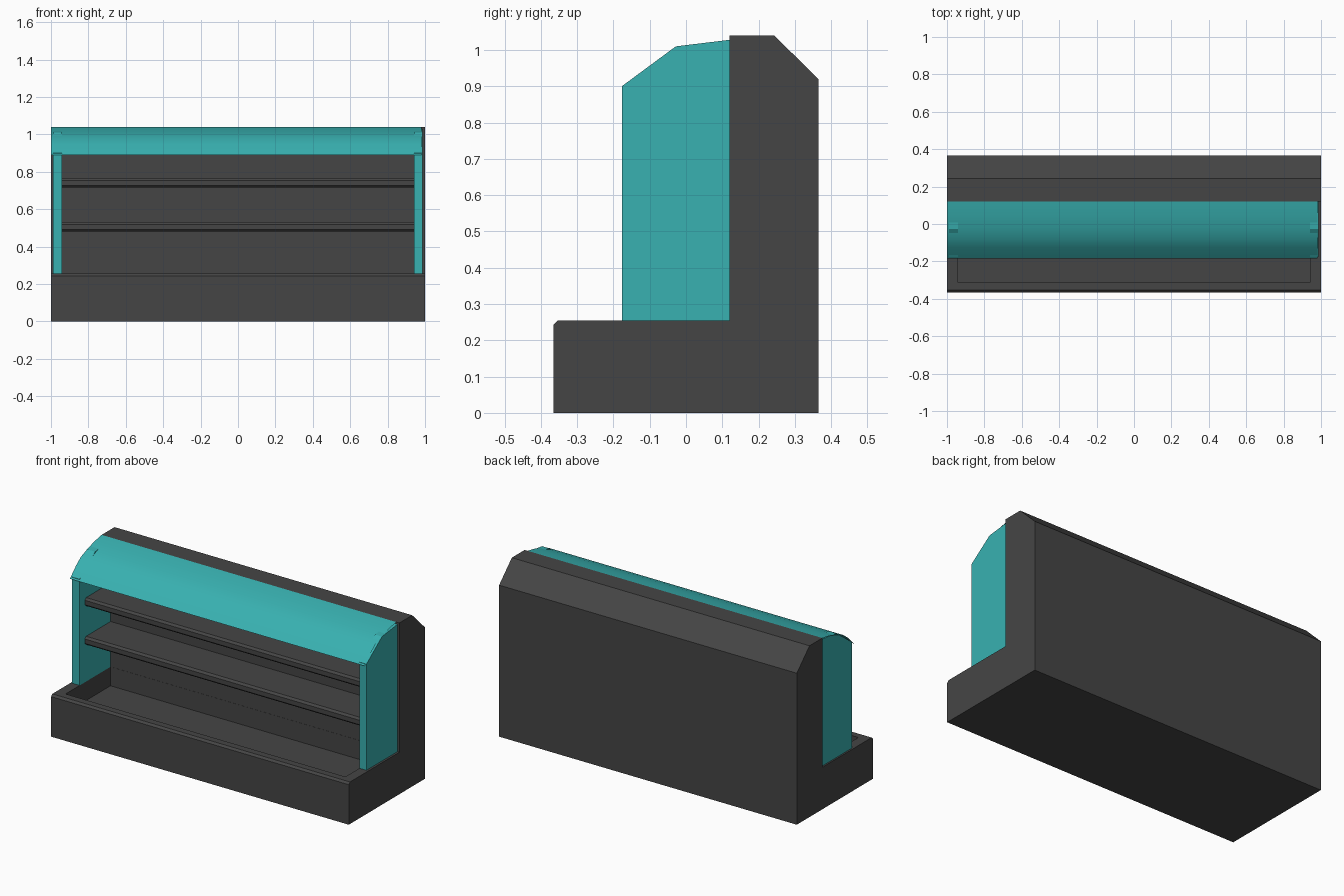
import bpy, bmesh

if "Cube" in bpy.data.objects:
    bpy.data.objects.remove(bpy.data.objects["Cube"])


def material(name, rgb):
    m = bpy.data.materials.new(name)
    m.diffuse_color = (*rgb, 1)
    m.use_nodes = True
    m.node_tree.nodes["Principled BSDF"].inputs["Base Color"].default_value = m.diffuse_color
    return m


DARK = material("dark_grey", (0.06, 0.06, 0.06))
TEAL = material("teal", (0.04, 0.44, 0.44))


def finish(bm, name, mat):
    mesh = bpy.data.meshes.new(name)
    bm.to_mesh(mesh)
    bm.free()
    mesh.materials.append(mat)
    ob = bpy.data.objects.new(name, mesh)
    bpy.context.collection.objects.link(ob)
    return ob


def prism(name, profile, x0, x1, mat):
    """Extrude a closed (y, z) profile along x."""
    bm = bmesh.new()
    face = bm.faces.new([bm.verts.new((x0, y, z)) for y, z in profile])
    ext = bmesh.ops.extrude_face_region(bm, geom=[face])["geom"]
    verts = [g for g in ext if isinstance(g, bmesh.types.BMVert)]
    bmesh.ops.translate(bm, verts=verts, vec=(x1 - x0, 0, 0))
    bmesh.ops.recalc_face_normals(bm, faces=bm.faces)
    return finish(bm, name, mat)


# Cabinet body: L-shaped base and back
body = prism("cabinet_body", [
    (-0.365, 0), (0.365, 0), (0.365, 0.92), (0.243, 1.04), (0.12, 1.04),
    (0.12, 0.255), (-0.353, 0.255), (-0.365, 0.243)], -1, 1, DARK)

# Sunken display well cut into the base
cutter = prism("well_cutter", [(-0.312, 0.14), (0.119, 0.14), (0.119, 0.4), (-0.312, 0.4)],
               -0.94, 0.94, DARK)
cutter.hide_render = True
cut = body.modifiers.new("well", 'BOOLEAN')
cut.operation = 'DIFFERENCE'
cut.solver = 'EXACT'
cut.object = cutter
bpy.context.view_layer.objects.active = body
bpy.ops.object.modifier_apply(modifier=cut.name)
bpy.data.objects.remove(cutter)

# Shelves with chamfered front edges
for name, z in (("upper_shelf", 0.715), ("lower_shelf", 0.48)):
    prism(name, [(0.12, z), (-0.115, z), (-0.127, z + 0.011), (-0.127, z + 0.038),
                 (-0.115, z + 0.05), (0.12, z + 0.05)], -0.94, 0.94, DARK)

# Side panels
panel = [(-0.177, 0.255), (0.12, 0.255), (0.12, 1.028), (-0.028, 1.01), (-0.177, 0.9)]
for name, x0, x1 in (("left_panel", -0.99, -0.94), ("right_panel", 0.94, 0.987)):
    prism(name, panel, x0, x1, TEAL)

# Curved canopy sheet
bm = bmesh.new()
curve = [(-0.185, 0.89), (-0.125, 0.948), (-0.08, 0.982), (-0.02, 1.006), (0.05, 1.027), (0.12, 1.04)]
rows = [[bm.verts.new((x, y, z)) for x in (-1, 0.98)] for y, z in curve]
for a, b in zip(rows, rows[1:]):
    bm.faces.new((a[0], a[1], b[1], b[0])).smooth = True
finish(bm, "canopy", TEAL)
